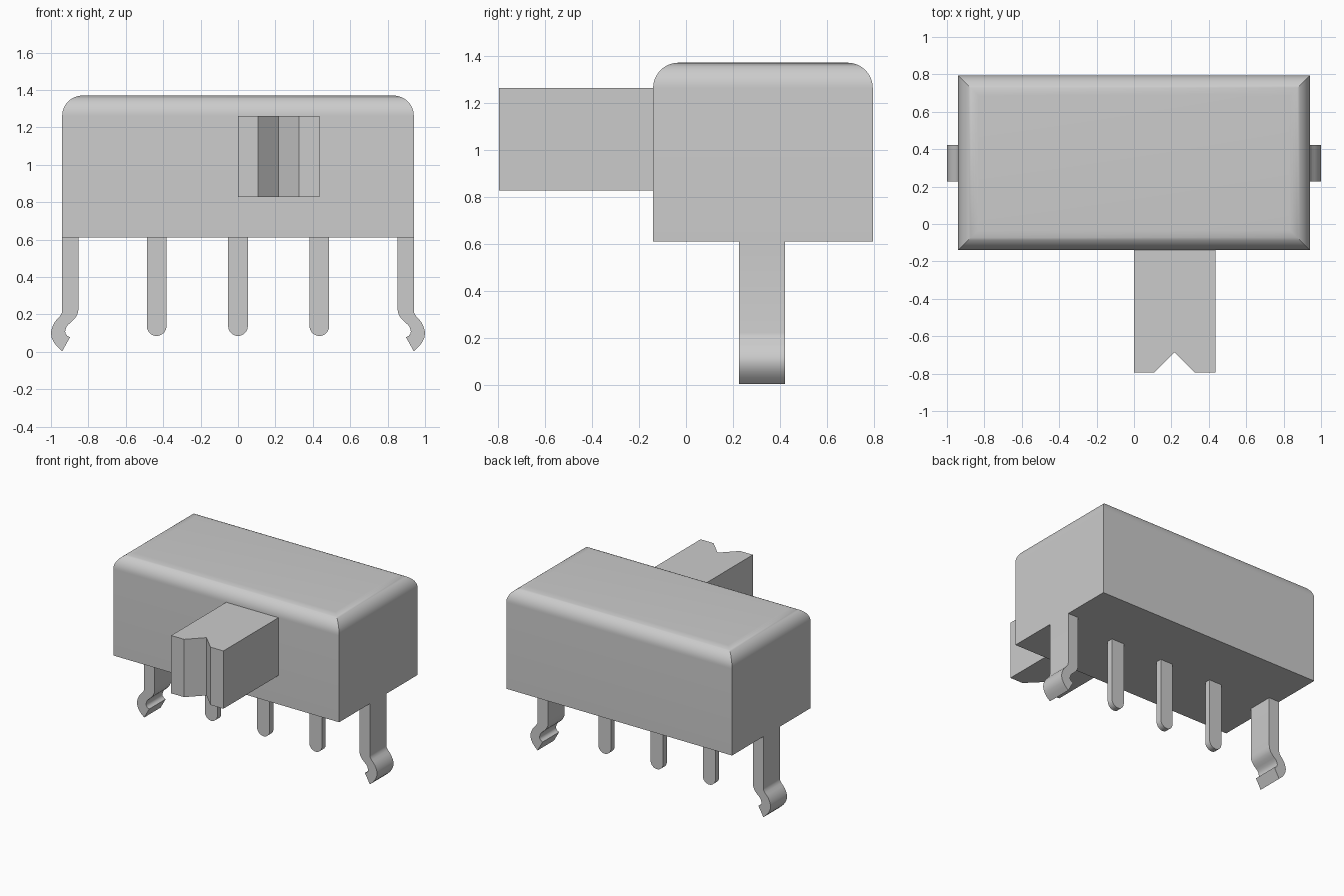
import bpy, bmesh, math

cube = bpy.data.objects.get("Cube")
if cube:
    bpy.data.objects.remove(cube, do_unlink=True)

grey = bpy.data.materials.new("light grey")
grey.use_nodes = True
grey.diffuse_color = (0.6, 0.6, 0.6, 1)
grey.node_tree.nodes["Principled BSDF"].inputs["Base Color"].default_value = (0.6, 0.6, 0.6, 1)


def finish(name, bm, smooth_angle=30):
    """Turn a bmesh into a named, coloured object with sharp edges kept."""
    bmesh.ops.recalc_face_normals(bm, faces=bm.faces)
    mesh = bpy.data.meshes.new(name)
    bm.to_mesh(mesh)
    bm.free()
    mesh.materials.append(grey)
    obj = bpy.data.objects.new(name, mesh)
    bpy.context.collection.objects.link(obj)
    bpy.ops.object.select_all(action='DESELECT')
    obj.select_set(True)
    bpy.context.view_layer.objects.active = obj
    bpy.ops.object.shade_smooth_by_angle(angle=math.radians(smooth_angle))
    return obj


def extrude(name, outline, offset, smooth_angle=30):
    """Solid made by pushing a closed 3D outline along an offset."""
    bm = bmesh.new()
    face = bm.faces.new([bm.verts.new(p) for p in outline])
    new = bmesh.ops.extrude_face_region(bm, geom=[face], use_keep_orig=True)["geom"]
    bmesh.ops.translate(bm, vec=offset,
                        verts=[v for v in new if isinstance(v, bmesh.types.BMVert)])
    return finish(name, bm, smooth_angle)


# Housing: stacked rectangles, shrinking along a quarter arc to round the top
X, Y0, Y1, BASE, TOP, R, STEPS = 0.94, -0.14, 0.795, 0.61, 1.37, 0.108, 12
levels = [(0, BASE)]
for i in range(STEPS + 1):
    a = i / STEPS * math.pi / 2
    levels.append((R * (1 - math.cos(a)), TOP - R + R * math.sin(a)))
bm = bmesh.new()
rings = [[bm.verts.new(p) for p in ((-X + d, Y0 + d, z), (X - d, Y0 + d, z),
                                    (X - d, Y1 - d, z), (-X + d, Y1 - d, z))]
         for d, z in levels]
for low, high in zip(rings, rings[1:]):
    for i in range(4):
        j = (i + 1) % 4
        bm.faces.new((low[i], low[j], high[j], high[i]))
bm.faces.new(rings[0])
bm.faces.new(rings[-1])
finish("housing", bm)

# Slider with a V notch in its front end
slider = [(0, -0.1), (0, -0.795), (0.108, -0.795), (0.217, -0.685),
          (0.327, -0.795), (0.435, -0.795), (0.435, -0.1)]
extrude("slider", [(x, y, 0.827) for x, y in slider], (0, 0, 0.435))

# Contact pins with round ends
PIN_R, PIN_Y, PIN_DEPTH = 0.0525, 0.302, 0.045
for name, cx in (("right_pin", -0.435), ("middle_pin", 0), ("left_pin", 0.435)):
    pin = [(cx + PIN_R, PIN_Y, 0.62)]
    for i in range(17):
        a = -i * math.pi / 16
        pin.append((cx + PIN_R * math.cos(a), PIN_Y, 0.1375 + PIN_R * math.sin(a)))
    pin.append((cx - PIN_R, PIN_Y, 0.62))
    extrude(name, pin, (0, PIN_DEPTH, 0))

# Mounting legs with bent snap hooks, mirrored left to right
leg = [(0.94, 0.62), (0.94, 0.22), (0.943, 0.205), (0.953, 0.19), (0.967, 0.175),
       (0.981, 0.157), (0.992, 0.135), (0.998, 0.115), (1.0, 0.098), (0.996, 0.075),
       (0.986, 0.053), (0.968, 0.029), (0.94, 0.003), (0.898, 0.078), (0.912, 0.085),
       (0.922, 0.096), (0.924, 0.11), (0.92, 0.127), (0.911, 0.142), (0.897, 0.155),
       (0.88, 0.17), (0.866, 0.187), (0.856, 0.208), (0.852, 0.235), (0.852, 0.62)]
for name, side in (("left_leg", 1), ("right_leg", -1)):
    extrude(name, [(side * x, 0.226, z) for x, z in leg], (0, 0.196, 0), 40)
